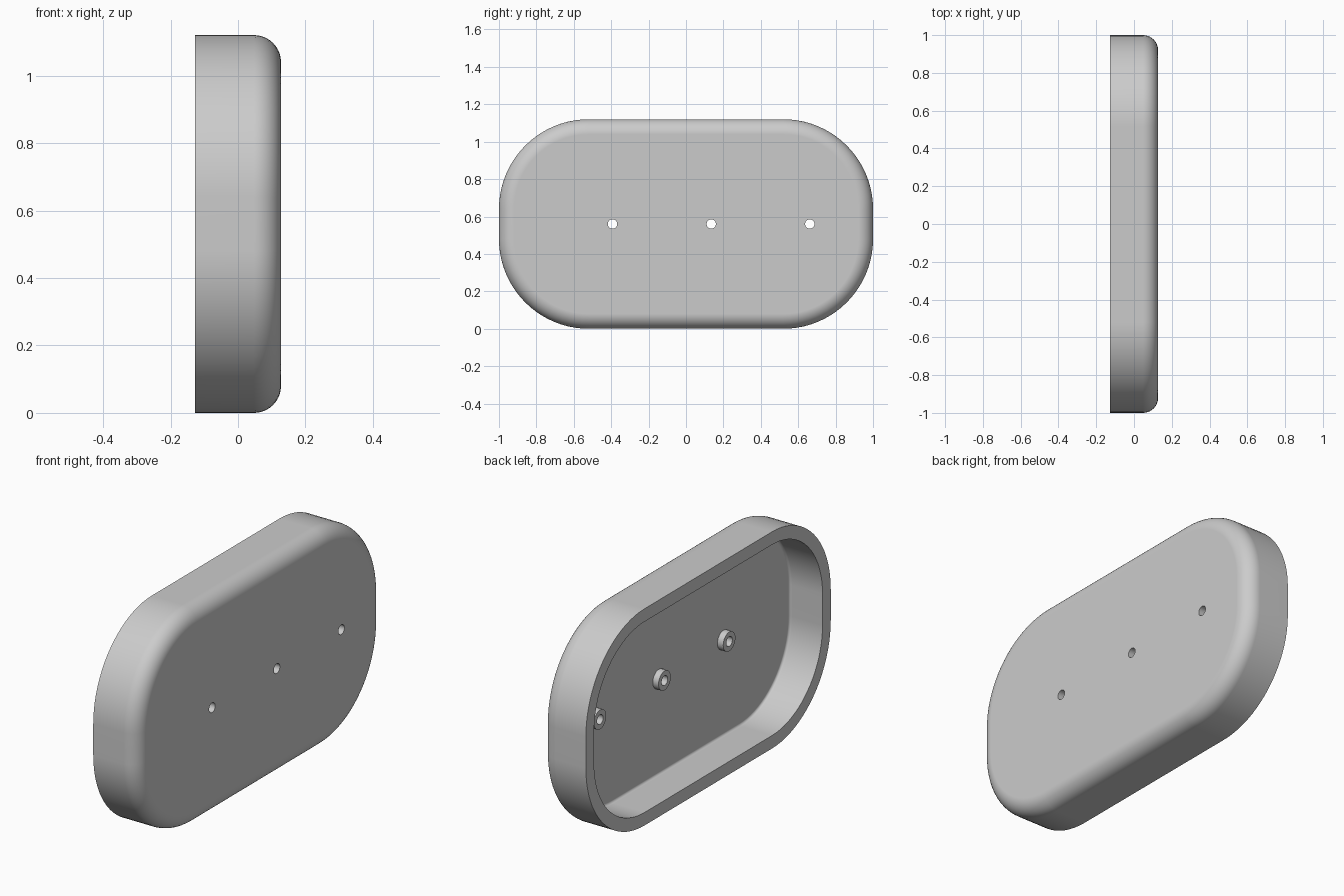
import bpy, bmesh, math

default = bpy.data.objects.get("Cube")
if default:
    bpy.data.objects.remove(default, do_unlink=True)

HALF_Y, HEIGHT, CORNER = 1.0, 1.12, 0.48
BACK, FRONT = -0.1275, 0.1275
FILLET, WALL = 0.08, 0.067
FLOOR_X = FRONT - WALL
INNER_FILLET = FILLET - WALL
HOLE_R, BOSS_R, BOSS_TIP = 0.025, 0.05, FLOOR_X - 0.033
HOLES_Y = (-0.393, 0.135, 0.662)
MID_Z = HEIGHT / 2

grey = bpy.data.materials.new("light grey")
grey.use_nodes = True
color = (0.6, 0.6, 0.6, 1)
grey.diffuse_color = color
grey.node_tree.nodes["Principled BSDF"].inputs["Base Color"].default_value = color


def outline(bm, inset, x, steps=20):
    """Rounded rectangle in the y-z plane, shrunk by inset."""
    r = CORNER - inset
    cy, cz = HALF_Y - CORNER, MID_Z - CORNER
    ring = []
    for q, (sy, sz) in enumerate(((1, 1), (-1, 1), (-1, -1), (1, -1))):
        for i in range(steps + 1):
            a = (q + i / steps) * math.pi / 2
            ring.append(bm.verts.new((x, sy * cy + r * math.cos(a),
                                      MID_Z + sz * cz + r * math.sin(a))))
    return ring


def bridge(bm, a, b):
    n = len(a)
    for i in range(n):
        j = (i + 1) % n
        bm.faces.new((a[i], a[j], b[j], b[i]))


def make_object(name, bm):
    bmesh.ops.recalc_face_normals(bm, faces=bm.faces)
    mesh = bpy.data.meshes.new(name)
    bm.to_mesh(mesh)
    bm.free()
    mesh.materials.append(grey)
    obj = bpy.data.objects.new(name, mesh)
    bpy.context.collection.objects.link(obj)
    return obj


def smooth(obj):
    bpy.ops.object.select_all(action="DESELECT")
    obj.select_set(True)
    bpy.context.view_layer.objects.active = obj
    bpy.ops.object.shade_smooth_by_angle(angle=math.radians(35))
    obj.modifiers.new("flat_normals", "WEIGHTED_NORMAL").keep_sharp = True


def circle(bm, r, x, y, n=32):
    return [bm.verts.new((x, y + r * math.cos(2 * math.pi * i / n),
                          MID_Z + r * math.sin(2 * math.pi * i / n))) for i in range(n)]


# Shell section: outer face and fillet, rim, inner wall and floor
section = []
for i in range(11):
    a = i / 10 * math.pi / 2
    section.append((FILLET * (1 - math.sin(a)), FRONT - FILLET * (1 - math.cos(a))))
section += [(0, BACK), (WALL, BACK)]
for i in range(5):
    a = i / 4 * math.pi / 2
    section.append((WALL + INNER_FILLET * (1 - math.cos(a)),
                    FLOOR_X - INNER_FILLET * (1 - math.sin(a))))

bm = bmesh.new()
rings = [outline(bm, inset, x) for inset, x in section]
for a, b in zip(rings, rings[1:]):
    bridge(bm, a, b)
bm.faces.new(rings[0])
bm.faces.new(rings[-1])
shell = make_object("shell", bm)

# Screw holes through the floor
bm = bmesh.new()
for y in HOLES_Y:
    a, b = circle(bm, HOLE_R, 0, y), circle(bm, HOLE_R, 0.2, y)
    bridge(bm, a, b)
    bm.faces.new(a)
    bm.faces.new(b)
cutter = make_object("hole_cutter", bm)
cutter.hide_render = True
cut = shell.modifiers.new("holes", "BOOLEAN")
cut.operation, cut.solver, cut.object = "DIFFERENCE", "EXACT", cutter
bpy.context.view_layer.objects.active = shell
bpy.ops.object.modifier_apply(modifier=cut.name)
bpy.data.objects.remove(cutter, do_unlink=True)
smooth(shell)

# Raised collars around the holes on the inside
for k, y in enumerate(HOLES_Y):
    bm = bmesh.new()
    loops = [circle(bm, r, x, y) for r, x in
             ((BOSS_R, FLOOR_X), (BOSS_R, BOSS_TIP), (HOLE_R, BOSS_TIP), (HOLE_R, FLOOR_X))]
    for a, b in zip(loops, loops[1:]):
        bridge(bm, a, b)
    smooth(make_object(f"collar_{k + 1}", bm))
